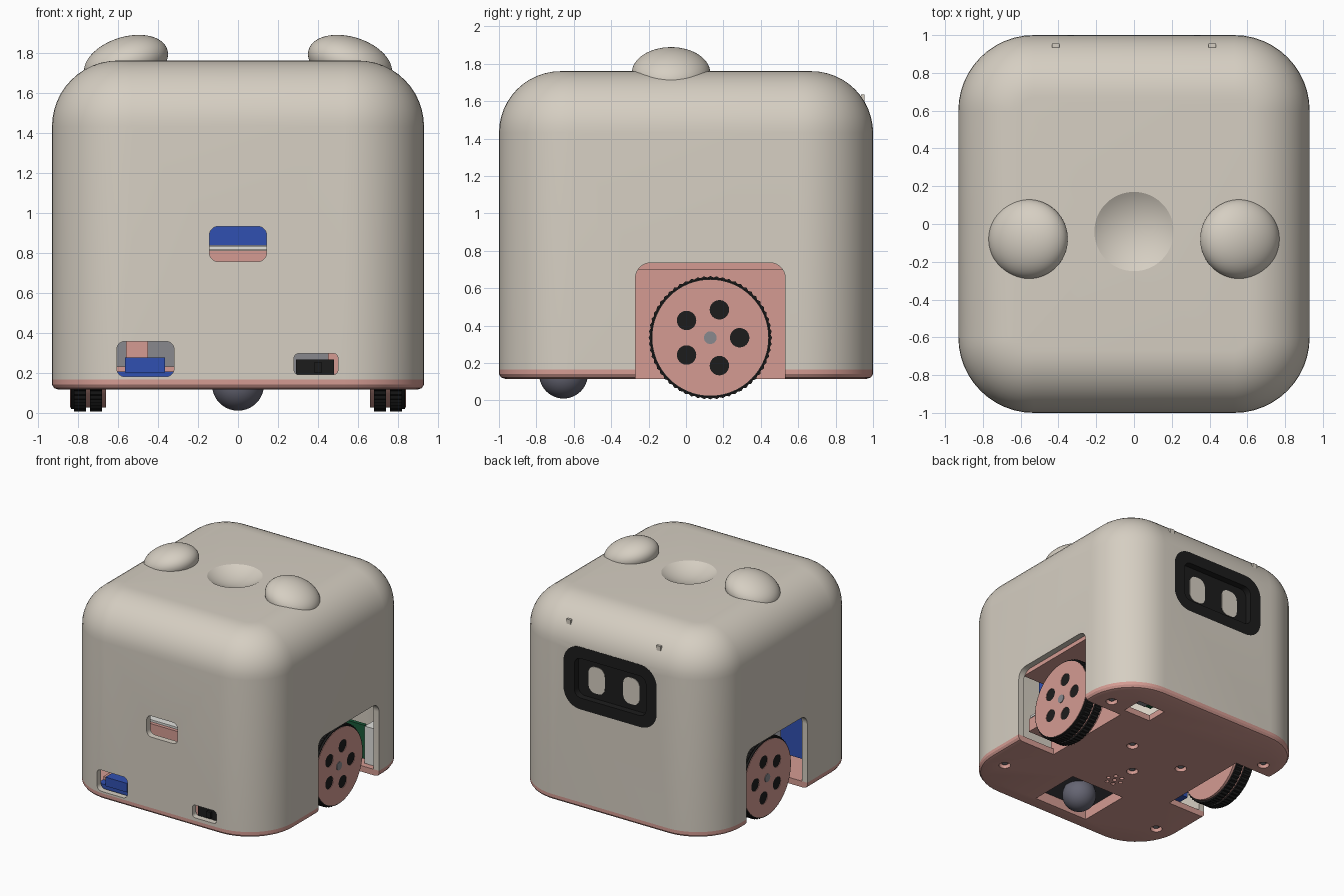
import bpy, bmesh, math
from mathutils import Matrix

if "Cube" in bpy.data.objects:
    bpy.data.objects.remove(bpy.data.objects["Cube"], do_unlink=True)


def material(name, rgb):
    m = bpy.data.materials.new(name)
    m.use_nodes = True
    m.diffuse_color = (*rgb, 1)
    m.node_tree.nodes["Principled BSDF"].inputs["Base Color"].default_value = (*rgb, 1)
    return m


CREAM = material("warm cream", (.67, .62, .54))
PINK = material("dusty pink", (.66, .33, .29))
BLACK = material("rubber black", (.012, .012, .012))
BLUE = material("board blue", (.03, .08, .44))
GREEN = material("board green", (.01, .10, .04))
BALL = material("steel grey", (.13, .13, .17))
GREY = material("mid grey", (.25, .25, .27))
DARK = material("dark grey", (.05, .05, .06))
WHITE = material("off white", (.75, .75, .72))


def finish(name, bm, mat=None):
    bmesh.ops.recalc_face_normals(bm, faces=bm.faces[:])
    me = bpy.data.meshes.new(name)
    bm.to_mesh(me)
    bm.free()
    ob = bpy.data.objects.new(name, me)
    bpy.context.collection.objects.link(ob)
    if mat:
        me.materials.append(mat)
    return ob


def activate(ob):
    bpy.ops.object.select_all(action='DESELECT')
    ob.select_set(True)
    bpy.context.view_layer.objects.active = ob


def smooth(ob, angle=30):
    activate(ob)
    bpy.ops.object.shade_smooth_by_angle(angle=math.radians(angle))
    return ob


def cut(ob, cutters):
    for c in cutters:
        activate(ob)
        mod = ob.modifiers.new("cut", 'BOOLEAN')
        mod.operation, mod.solver, mod.object = 'DIFFERENCE', 'EXACT', c
        bpy.ops.object.modifier_apply(modifier=mod.name)
        bpy.data.objects.remove(c, do_unlink=True)


def rounded(hw, hh, r, cu=0, cv=0, n=8):
    """Outline of a rounded rectangle."""
    pts = []
    for k, (su, sv) in enumerate(((1, 1), (-1, 1), (-1, -1), (1, -1))):
        for i in range(n + 1):
            a = math.pi / 2 * (k + i / n)
            pts.append((cu + su * (hw - r) + r * math.cos(a),
                        cv + sv * (hh - r) + r * math.sin(a)))
    return pts


def circle(r, cu=0, cv=0, n=48, tooth=0):
    return [(cu + (r - tooth * (i % 2)) * math.cos(2 * math.pi * i / n),
             cv + (r - tooth * (i % 2)) * math.sin(2 * math.pi * i / n)) for i in range(n)]


def loft(name, rings, mat=None):
    bm = bmesh.new()
    loops = [[bm.verts.new(p) for p in ring] for ring in rings]
    for a, b in zip(loops, loops[1:]):
        for i in range(len(a)):
            j = (i + 1) % len(a)
            bm.faces.new((a[i], a[j], b[j], b[i]))
    bm.faces.new(loops[0])
    bm.faces.new(loops[-1])
    return finish(name, bm, mat)


def prism(name, axis, outline, d0, d1, mat=None):
    place = {'x': lambda u, v, d: (d, u, v), 'y': lambda u, v, d: (u, d, v),
             'z': lambda u, v, d: (u, v, d)}[axis]
    return loft(name, [[place(u, v, d) for u, v in outline] for d in (d0, d1)], mat)


def box(name, x, y, z, mat=None):
    pts = [(x[0], y[0]), (x[1], y[0]), (x[1], y[1]), (x[0], y[1])]
    return prism(name, 'z', pts, z[0], z[1], mat)


def sphere(name, matrix, mat=None):
    bm = bmesh.new()
    bmesh.ops.create_uvsphere(bm, u_segments=64, v_segments=32, radius=1, matrix=matrix)
    return finish(name, bm, mat)


def body_rings(profile):
    return [[(x, y, z) for x, y in rounded(.93 - t, 1 - t, .4 - t, n=12)] for t, z in profile]


def fillet(inset, r, zc, n=12):
    return [(inset + r * (1 - math.cos(math.pi / 2 * i / n)),
             zc + r * math.sin(math.pi / 2 * i / n)) for i in range(n + 1)]


def wheel_openings():
    return [prism("opening", 'x', rounded(.4, .42, .08, .13, .315), s * .58, s * 1.2) for s in (1, -1)]


# Hollow body shell: inner skin down, outer skin up
inner = [(.05, .165)] + fillet(.05, .28, 1.38)
shell = loft("body_shell", body_rings(inner[::-1] + [(0, .165)] + fillet(0, .33, 1.43)), CREAM)
dimple = sphere("dimple", Matrix.Translation((0, -.04, 2.1)) @ Matrix.Scale(.4, 4))
windows = [prism("window", 'y', rounded(hw, hh, r, x, z), -1.2, -.8) for x, z, hw, hh, r in
           ((0, .843, .143, .088, .045), (-.463, .268, .143, .088, .04), (.39, .243, .11, .053, .025))]
face_hole = prism("face_hole", 'y', rounded(.43, .26, .15, 0, 1.2), .8, 1.2)
cut(shell, [dimple, face_hole] + windows + wheel_openings())
smooth(shell)

# Base plate with openings, screw recesses and a small grille
base = loft("base_plate", body_rings([(.035, .115), (.012, .122), (0, .14), (0, .165)]), PINK)
screws = [(x, y) for x in (-.76, .76) for y in (-.64, .64)] + [(.2, .22), (-.05, -.08), (-.31, .19)]
holes = [prism("recess", 'z', circle(.045, x, y, 24), 0, .15) for x, y in screws]
grille = [(-.03, -.27)] + circle(.06, -.03, -.27, 6)
holes += [prism("grille", 'z', circle(.017, x, y, 12), 0, .15) for x, y in grille]
holes += [box("caster_hole", (-.25, .25), (-.875, -.435), (0, .3)),
          box("port_hole", (.35, .6), (.6, .78), (0, .3))]
cut(base, holes + wheel_openings())
smooth(base)
for x, y in screws:
    prism("screw_head", 'z', circle(.022, x, y, 16), .13, .155, GREY)

# Caster ball in its pocket
pocket = box("caster_pocket", (-.27, .27), (-.895, -.415), (.165, .27), PINK)
cut(pocket, [box("pocket_hole", (-.25, .25), (-.875, -.435), (0, .25))])
box("caster_holder", (-.249, .249), (-.874, -.436), (.2, .24), DARK)
smooth(sphere("caster_ball", Matrix.Translation((0, -.655, .14)) @ Matrix.Scale(.13, 4), BALL))

# Ears: flattened domes leaning outward
for s in (1, -1):
    lean = Matrix.Identity(4)
    lean[2][0] = -s * .2
    m = Matrix.Translation((s * .56, -.08, 1.75)) @ lean @ Matrix.Diagonal((.21, .21, .132, 1))
    smooth(sphere("ear", m, CREAM))
    # Small pegs above the face
    box("face_peg", (s * .395, s * .435), (.935, .955), (1.58, 1.635), CREAM)

# Face panel with sunken centre and eyes
face = prism("face_panel", 'y', rounded(.43, .26, .15, 0, 1.2), .9, 1, BLACK)
cut(face, [prism("face_recess", 'y', rounded(.33, .165, .06, 0, 1.2), .945, 1.2)])
smooth(face)
for s in (1, -1):
    smooth(prism("eye", 'y', rounded(.075, .11, .06, s * .16, 1.19), .94, .949, CREAM))

# Drive wheels, their brackets and nearby boards
WY, WZ = .13, .335
for s in (1, -1):
    hub = prism("wheel_hub", 'x', circle(.31, WY, WZ, 64), s * .66, s * .84, PINK)
    cut(hub, [prism("hole", 'x', circle(.052, WY + u, WZ + v, 24), s * .74, s * .9)
              for u, v in circle(.157, n=5)])
    smooth(hub)
    for x in (.68, .76):
        prism("tyre", 'x', circle(.33, WY, WZ, 120, .008), s * x, s * (x + .06), BLACK)
    prism("tyre_lip", 'x', circle(.318, WY, WZ, 64), s * .8, s * .836, BLACK)
    smooth(prism("axle", 'x', circle(.034, WY, WZ, 24), s * .56, s * .845, GREY))
    box("wheel_bracket", (s * .54, s * .58), (-.3, .56), (.165, .735), PINK)
    box("bracket_roof", (s * .54, s * .88), (-.27, .53), (.7, .735), PINK)
    box("side_board", (s * .58, s * .76), (.58, .61), (.2, .48), GREEN)
    box("side_module", (s * .77, s * .85), (.57, .68), (.17, .48), WHITE)
box("battery", (-.84, -.62), (-.62, -.36), (.3, .68), BLUE)
box("port_board", (.32, .64), (.58, .8), (.24, .26), GREEN)
box("port_chip", (.43, .54), (.64, .74), (.19, .24), GREY)

# Parts behind the centre window
box("screen_module", (-.35, .35), (-.72, -.6), (.835, 1.1), BLUE)
box("screen_board", (-.3, .3), (-.88, -.6), (.815, .832), WHITE)
box("screen_shelf", (-.3, .3), (-.9, -.6), (.7, .81), PINK)

# Parts behind the low left and right windows
box("left_connector", (-.565, -.365), (-.94, -.75), (.2, .275), BLUE)
box("left_board", (-.64, -.3), (-.93, -.72), (.168, .205), BLUE)
box("left_support", (-.64, -.3), (-.86, -.72), (.205, .23), PINK)
box("left_post", (-.56, -.45), (-.84, -.72), (.23, .42), PINK)
box("left_backing", (-.66, -.28), (-.72, -.7), (.165, .5), GREY)
box("right_switch", (.29, .48), (-.94, -.8), (.168, .265), BLACK)
box("switch_lever", (.38, .42), (-.96, -.94), (.2, .25), BLACK)
box("right_post", (.45, .53), (-.86, -.78), (.168, .36), PINK)
box("right_backing", (.25, .56), (-.76, -.74), (.165, .4), GREY)
